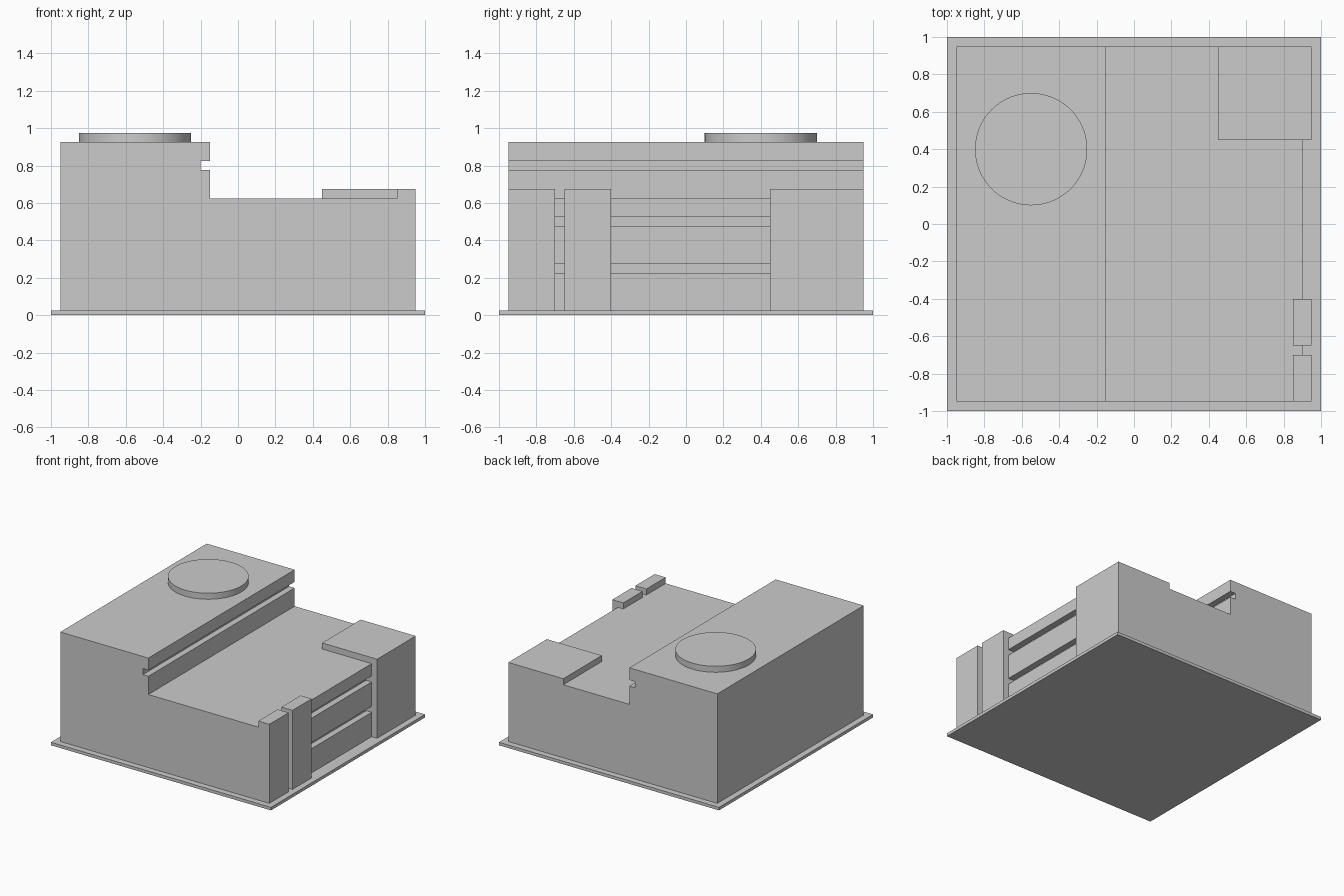
import bpy, bmesh, math

cube = bpy.data.objects.get("Cube")
if cube:
    bpy.data.objects.remove(cube, do_unlink=True)

# Single flat colour
grey = bpy.data.materials.new("plain grey")
grey.use_nodes = True
GREY = (0.6, 0.6, 0.6, 1)
grey.diffuse_color = GREY
grey.node_tree.nodes["Principled BSDF"].inputs["Base Color"].default_value = GREY

BASE = 0.025          # top of the base plate
HALF = 0.95           # half width of the body
LOW, HIGH = 0.625, 0.925
RIM = LOW + 0.05      # top of the raised corner parts
GROOVE = 0.05         # groove height and depth


def prism(name, profile, y0, y1):
    """Extrude an x-z profile along y."""
    bm = bmesh.new()
    face = bm.faces.new([bm.verts.new((x, y0, z)) for x, z in profile])
    grown = bmesh.ops.extrude_face_region(bm, geom=[face])["geom"]
    verts = [v for v in grown if isinstance(v, bmesh.types.BMVert)]
    bmesh.ops.translate(bm, vec=(0, y1 - y0, 0), verts=verts)
    bmesh.ops.recalc_face_normals(bm, faces=bm.faces)
    mesh = bpy.data.meshes.new(name)
    bm.to_mesh(mesh)
    bm.free()
    mesh.materials.append(grey)
    obj = bpy.data.objects.new(name, mesh)
    bpy.context.collection.objects.link(obj)
    return obj


def box(name, x0, x1, y0, y1, z0, z1):
    return prism(name, [(x0, z0), (x1, z0), (x1, z1), (x0, z1)], y0, y1)


def groove(x, z):
    """Profile points of a square groove cut into a wall facing +x."""
    return [(x, z), (x - GROOVE, z), (x - GROOVE, z + GROOVE), (x, z + GROOVE)]


# Base plate
box("base_plate", -1, 1, -1, 1, 0, BASE)

# Stepped body with grooves in both walls facing +x
side, step = 0.9, -0.15
profile = [(-HALF, BASE), (side, BASE)]
for z in (0.225, 0.475):
    profile += groove(side, z)
profile += [(side, LOW), (step, LOW)]
profile += groove(step, 0.775)
profile += [(step, HIGH), (-HALF, HIGH)]
prism("stepped_body", profile, -HALF, HALF)

# Pillars and corner tower along the low side
box("front_pillar", 0.85, HALF, -HALF, -0.7, BASE, RIM)
box("second_pillar", 0.85, HALF, -0.65, -0.4, BASE, RIM)
box("corner_tower", 0.45, HALF, 0.45, HALF, BASE, RIM)

# Round disc on the high roof
bpy.ops.mesh.primitive_cylinder_add(vertices=96, radius=0.3, depth=0.05,
                                    location=(-0.55, 0.4, HIGH + 0.025))
disc = bpy.context.object
disc.name = "roof_disc"
disc.data.materials.append(grey)
bpy.ops.object.shade_smooth_by_angle(angle=math.radians(30))
